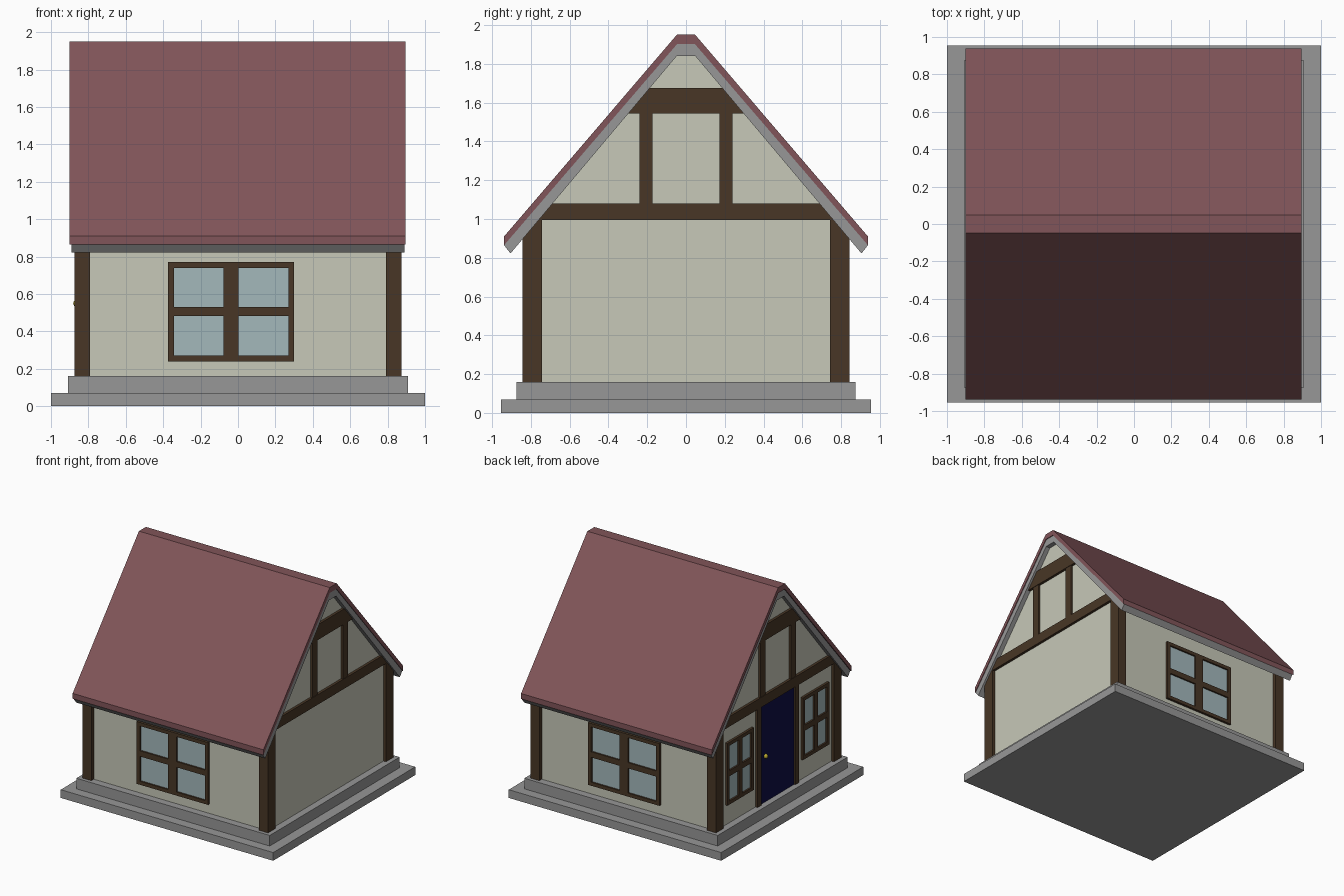
import bpy, bmesh
from math import pi
from mathutils import Matrix, Vector

if "Cube" in bpy.data.objects:
    bpy.data.objects.remove(bpy.data.objects["Cube"])


def material(name, r, g, b):
    m = bpy.data.materials.new(name)
    m.diffuse_color = (r, g, b, 1)
    m.use_nodes = True
    m.node_tree.nodes["Principled BSDF"].inputs["Base Color"].default_value = m.diffuse_color
    return m


STONE = material("stone", 0.31, 0.31, 0.31)
PLASTER = material("plaster", 0.57, 0.58, 0.48)
TIMBER = material("timber", 0.065, 0.037, 0.019)
TILE = material("tile", 0.22, 0.09, 0.10)
GLASS = material("glass", 0.37, 0.48, 0.50)
NAVY = material("navy", 0.004, 0.004, 0.06)
BRASS = material("brass", 0.5, 0.4, 0.03)


def finish(bm, name, mat, matrix=Matrix()):
    bmesh.ops.recalc_face_normals(bm, faces=bm.faces)
    mesh = bpy.data.meshes.new(name)
    bm.to_mesh(mesh)
    bm.free()
    mesh.materials.append(mat)
    ob = bpy.data.objects.new(name, mesh)
    ob.matrix_world = matrix
    bpy.context.collection.objects.link(ob)
    return ob


def boxes(name, mat, spans, matrix=Matrix()):
    """One object from boxes given as (x0, x1, y0, y1, z0, z1)."""
    bm = bmesh.new()
    for x0, x1, y0, y1, z0, z1 in spans:
        centre = Vector((x0 + x1, y0 + y1, z0 + z1)) / 2
        size = (abs(x1 - x0), abs(y1 - y0), abs(z1 - z0), 1)
        bmesh.ops.create_cube(bm, size=1, matrix=Matrix.Translation(centre) @ Matrix.Diagonal(size))
    return finish(bm, name, mat, matrix)


def prism(name, mat, half, x0, x1):
    """Extrude a (y, z) half profile, mirrored over y = 0, along x."""
    profile = half + [(-y, z) for y, z in reversed(half)]
    bm = bmesh.new()
    face = bm.faces.new([bm.verts.new((x0, y, z)) for y, z in profile])
    new = bmesh.ops.extrude_face_region(bm, geom=[face])["geom"]
    bmesh.ops.translate(bm, vec=(x1 - x0, 0, 0),
                        verts=[v for v in new if isinstance(v, bmesh.types.BMVert)])
    return finish(bm, name, mat)


def window(name, centre, w, h, mullion, turn):
    """Four-pane window facing local -y."""
    m = Matrix.Translation(centre) @ Matrix.Rotation(turn, 4, 'Z')
    f, bar, a, b = 0.03, 0.024, w / 2, h / 2
    front, back = -0.02, 0.02
    boxes(name + "_frame", TIMBER, [
        (-a, -a + f, front, back, -b, b), (a - f, a, front, back, -b, b),
        (-a + f, a - f, front, back, -b, -b + f), (-a + f, a - f, front, back, b - f, b),
        (-mullion / 2, mullion / 2, front, back, -b + f, b - f),
        (-a + f, -mullion / 2, front, back, -bar, bar),
        (mullion / 2, a - f, front, back, -bar, bar)], m)
    boxes(name + "_glass", GLASS,
          [(-a + 0.01, a - 0.01, -0.006, 0.01, -b + 0.01, b - 0.01)], m)


# Stone plinth
boxes("base_slab", STONE, [(-1, 1, -0.955, 0.955, 0, 0.07)])
boxes("upper_step", STONE, [(-0.91, 0.91, -0.873, 0.873, 0.07, 0.16)])

# Plaster body with gables
prism("walls", PLASTER, [(0.81, 0.16), (0.81, 0.96), (0.05, 1.87)], -0.85, 0.85)

# Roof: tile layer over a grey underlayer
prism("roof_tiles", TILE,
      [(0.047, 1.95), (0.938, 0.91), (0.938, 0.865), (0.045, 1.903)], -0.90, 0.896)
prism("roof_underlayer", STONE,
      [(0.045, 1.903), (0.938, 0.865), (0.905, 0.822), (0.048, 1.84)], -0.89, 0.89)

# Timber framing, the same on both gable ends
for side, s in (("left", -1), ("right", 1)):
    for end, e in (("front", -1), ("back", 1)):
        boxes(f"{side}_{end}_corner_post", TIMBER,
              [(s * 0.79, s * 0.873, e * 0.742, e * 0.843, 0.16, 0.995)])
    prism(f"{side}_tie_beam", TIMBER, [(0.78, 0.995), (0.71, 1.08)], s * 0.83, s * 0.872)
    prism(f"{side}_collar_beam", TIMBER, [(0.31, 1.545), (0.20, 1.675)], s * 0.83, s * 0.872)
    boxes(f"{side}_gable_studs", TIMBER,
          [(s * 0.83, s * 0.868, e * 0.173, e * 0.24, 1.08, 1.545) for e in (-1, 1)])

# Windows
window("front_window", (-0.037, -0.81, 0.505), 0.672, 0.53, 0.08, 0)
window("back_window", (0.005, 0.81, 0.505), 0.672, 0.53, 0.08, pi)
for label, y in (("front", -0.507), ("back", 0.507)):
    window(f"left_{label}_window", (-0.85, y, 0.595), 0.355, 0.53, 0.05, -pi / 2)

# Door on the left gable
boxes("door", NAVY, [(-0.858, -0.83, -0.23, 0.23, 0.16, 0.995)])
boxes("door_jambs", TIMBER,
      [(-0.87, -0.83, e * 0.23, e * 0.28, 0.16, 0.995) for e in (-1, 1)])
bm = bmesh.new()
bmesh.ops.create_uvsphere(bm, u_segments=16, v_segments=8, radius=0.019)
for face in bm.faces:
    face.smooth = True
finish(bm, "door_knob", BRASS, Matrix.Translation((-0.862, 0.16, 0.55)))
